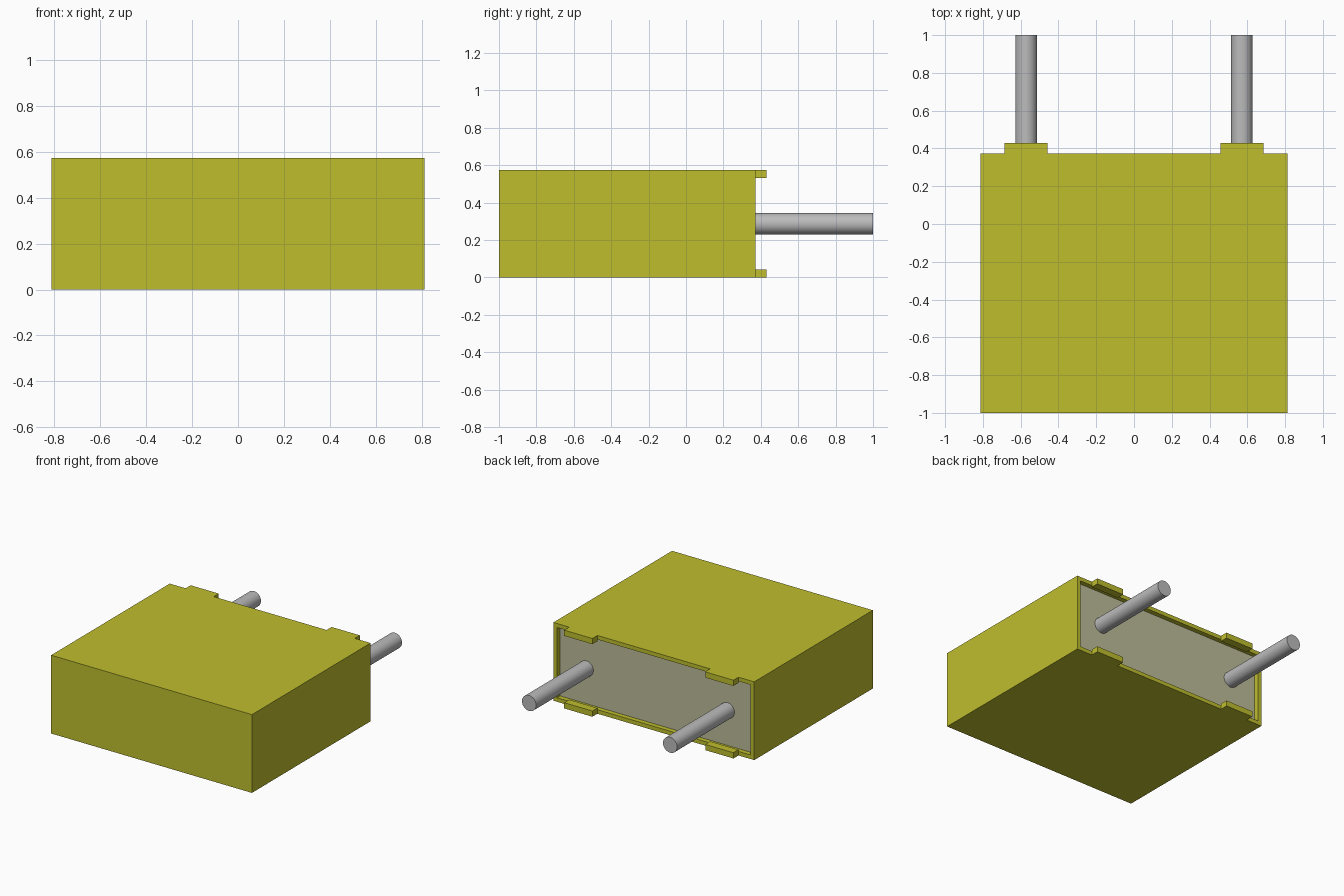
import bpy, bmesh, math
from mathutils import Matrix, Vector

cube = bpy.data.objects.get("Cube")
if cube:
    bpy.data.objects.remove(cube, do_unlink=True)

HALF_X, FRONT, BACK, HEIGHT = 0.813, -1.0, 0.372, 0.573
WALL, RECESS = 0.042, 0.035
PIN_X, PIN_R, PIN_END = 0.571, 0.057, 1.0


def material(name, rgb):
    m = bpy.data.materials.new(name)
    m.use_nodes = True
    m.diffuse_color = (*rgb, 1)
    m.node_tree.nodes["Principled BSDF"].inputs["Base Color"].default_value = (*rgb, 1)
    return m


yellow = material("yellow plastic", (0.52, 0.515, 0.027))
resin = material("beige resin", (0.51, 0.50, 0.32))
metal = material("grey metal", (0.5, 0.5, 0.5))


def make_object(name, bm, mat):
    bmesh.ops.recalc_face_normals(bm, faces=bm.faces)
    mesh = bpy.data.meshes.new(name)
    bm.to_mesh(mesh)
    bm.free()
    mesh.materials.append(mat)
    obj = bpy.data.objects.new(name, mesh)
    bpy.context.collection.objects.link(obj)
    return obj


def box_mesh(low, high):
    low, high = Vector(low), Vector(high)
    bm = bmesh.new()
    bmesh.ops.create_cube(bm, size=1, matrix=Matrix.Translation((low + high) / 2)
                          @ Matrix.Diagonal((*(high - low), 1)))
    return bm


# Case: a box with its back face inset and pushed in
bm = box_mesh((-HALF_X, FRONT, 0), (HALF_X, BACK, HEIGHT))
rear = max(bm.faces, key=lambda f: f.calc_center_median().y)
bmesh.ops.inset_region(bm, faces=[rear], thickness=WALL)
floor = bmesh.ops.extrude_face_region(bm, geom=[rear])["geom"]
bmesh.ops.delete(bm, geom=[rear], context="FACES")
bmesh.ops.translate(bm, vec=(0, -RECESS, 0),
                    verts=[v for v in floor if isinstance(v, bmesh.types.BMVert)])
case = make_object("case", bm, yellow)

# Resin fill: the recessed floor of the case
case.data.materials.append(resin)
for face in case.data.polygons:
    if abs(face.center.y - (BACK - RECESS)) < 0.001 and face.normal.y > 0.9:
        face.material_index = 1

for side, sx in (("left", 1), ("right", -1)):
    # Standoff tabs on the upper and lower walls
    x0, x1 = sorted((sx * (PIN_X - 0.114), sx * (PIN_X + 0.114)))
    for level, z in (("lower", 0), ("upper", HEIGHT - WALL)):
        make_object(f"{side}_{level}_tab",
                    box_mesh((x0, BACK, z), (x1, BACK + 0.058, z + WALL)), yellow)

    # Round terminal pin
    start = BACK - RECESS - 0.01
    bm = bmesh.new()
    bmesh.ops.create_cone(bm, cap_ends=True, segments=32, radius1=PIN_R, radius2=PIN_R,
                          depth=PIN_END - start,
                          matrix=Matrix.Translation((sx * PIN_X, (start + PIN_END) / 2, HEIGHT / 2))
                          @ Matrix.Rotation(math.pi / 2, 4, "X"))
    pin = make_object(f"{side}_pin", bm, metal)
    bpy.ops.object.select_all(action="DESELECT")
    pin.select_set(True)
    bpy.context.view_layer.objects.active = pin
    bpy.ops.object.shade_smooth_by_angle(angle=math.radians(40))
